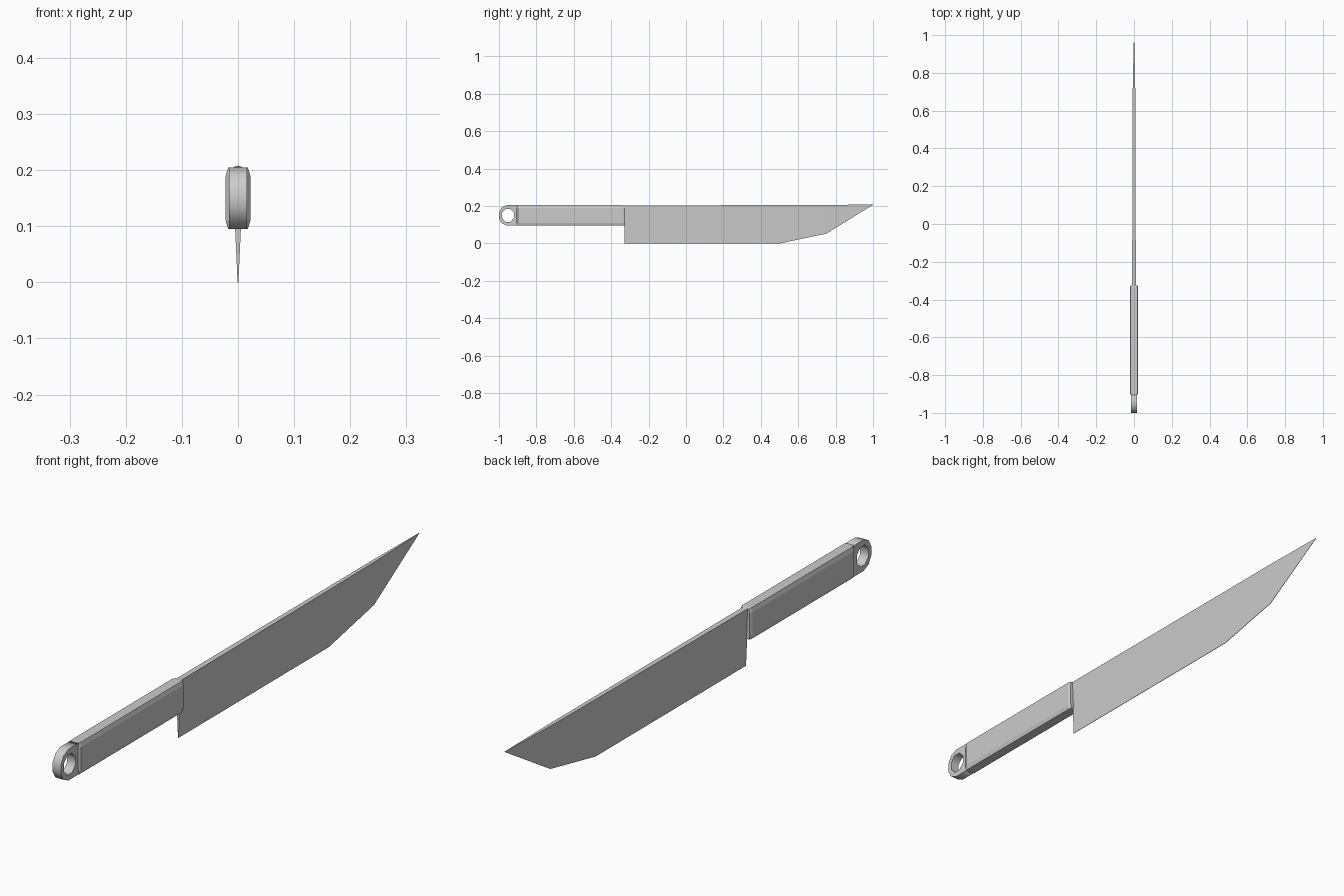
import bpy, bmesh, math

if "Cube" in bpy.data.objects:
    bpy.data.objects.remove(bpy.data.objects["Cube"])


def loft(name, rings):
    """Skin a list of equal-length closed rings and cap both ends."""
    bm = bmesh.new()
    loops = [[bm.verts.new(p) for p in r] for r in rings]
    n = len(rings[0])
    for a, b in zip(loops, loops[1:]):
        for i in range(n):
            j = (i + 1) % n
            bm.faces.new((a[i], a[j], b[j], b[i]))
    bm.faces.new(loops[0])
    bm.faces.new(loops[-1])
    bmesh.ops.remove_doubles(bm, verts=bm.verts, dist=1e-5)
    bmesh.ops.recalc_face_normals(bm, faces=bm.faces)
    me = bpy.data.meshes.new(name)
    bm.to_mesh(me)
    bm.free()
    ob = bpy.data.objects.new(name, me)
    bpy.context.collection.objects.link(ob)
    return ob


# Blade: wedge section with thick spine and thin edge, narrowing to the tip
# stations: y, edge z, spine z, spine half thickness, edge half thickness
stations = [(-0.33, 0.0, 0.203, 0.0100, 0.0008),
            (0.50, 0.0, 0.205, 0.0075, 0.0008),
            (0.75, 0.052, 0.206, 0.0065, 0.0008),
            (1.00, 0.2065, 0.208, 0.0004, 0.0004)]
loft("blade", [[(-e, y, lo), (e, y, lo), (t, y, hi), (-t, y, hi)]
               for y, lo, hi, t, e in stations])


# Handle grip: chamfered section, bevelled at the front and stepped at the back
def grip_ring(y, w, h):
    cz = 0.15
    half = [(w * 0.80, -h), (w, -h * 0.74), (w, h * 0.74), (w * 0.80, h)]
    return [(x, y, cz + z) for x, z in half] + \
           [(-x, y, cz + z) for x, z in reversed(half)]


loft("handle_grip", [grip_ring(-0.905, 0.016, 0.0545),
                     grip_ring(-0.897, 0.022, 0.0545),
                     grip_ring(-0.335, 0.022, 0.0545),
                     grip_ring(-0.326, 0.018, 0.0530)])

# Hanging end: thinner rounded plate with an eight-sided hole
lower = [(-0.90, 0.0955), (-0.958, 0.0955), (-0.985, 0.108), (-1.0, 0.134)]
outer = lower + [(y, 0.30 - z) for y, z in reversed(lower)]
hole = [(-0.952 + 0.034 * math.cos(math.tau * (i + 0.5) / 8),
         0.15 + 0.037 * math.sin(math.tau * (i + 0.5) / 8)) for i in range(8)]
cu = bpy.data.curves.new("hanging_end", 'CURVE')
cu.dimensions = '2D'
cu.fill_mode = 'BOTH'
cu.extrude = 0.016
for pts in (outer, hole):
    sp = cu.splines.new('POLY')
    sp.points.add(len(pts) - 1)
    for p, (y, z) in zip(sp.points, pts):
        p.co = (y, z, 0, 1)
    sp.use_cyclic_u = True
end = bpy.data.objects.new("hanging_end", cu)
end.rotation_euler = (math.pi / 2, 0, math.pi / 2)
bpy.context.collection.objects.link(end)
bpy.context.view_layer.objects.active = end
end.select_set(True)
bpy.ops.object.convert(target='MESH')
